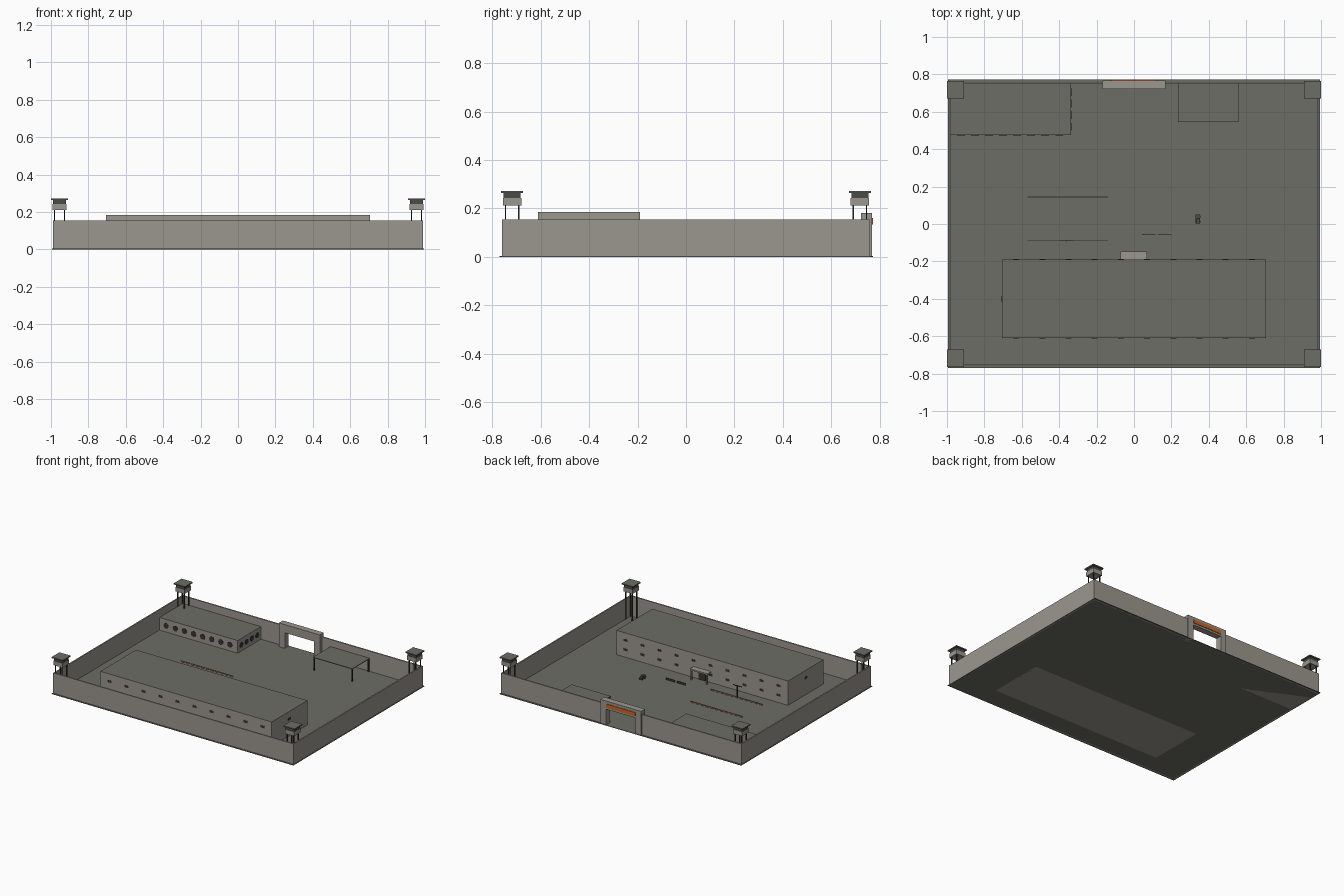
import bpy, bmesh, math
from mathutils import Matrix, Vector

cube = bpy.data.objects.get("Cube")
if cube:
    bpy.data.objects.remove(cube, do_unlink=True)


def material(name, rgb):
    m = bpy.data.materials.new(name)
    m.use_nodes = True
    m.diffuse_color = (*rgb, 1)
    m.node_tree.nodes["Principled BSDF"].inputs["Base Color"].default_value = (*rgb, 1)
    return m


CONCRETE = material("concrete", (0.33, 0.31, 0.275))
ASPHALT = material("asphalt", (0.155, 0.155, 0.135))
METAL = material("dark metal", (0.035, 0.036, 0.034))
GLASS = material("dark glass", (0.07, 0.072, 0.066))
ORANGE = material("orange", (0.6, 0.13, 0.015))


def finish(bm, name, *mats):
    me = bpy.data.meshes.new(name)
    bm.to_mesh(me)
    bm.free()
    for m in mats:
        me.materials.append(m)
    ob = bpy.data.objects.new(name, me)
    bpy.context.collection.objects.link(ob)
    return ob


def add_box(bm, x, y, z):
    """Add a box given (min, max) ranges per axis."""
    lo, hi = Vector((x[0], y[0], z[0])), Vector((x[1], y[1], z[1]))
    mat = Matrix.Translation((lo + hi) / 2) @ Matrix.Diagonal((*(hi - lo), 1))
    bmesh.ops.create_cube(bm, size=1, matrix=mat)


def boxes(name, mat, *ranges):
    bm = bmesh.new()
    for r in ranges:
        add_box(bm, *r)
    return finish(bm, name, mat)


def around(c, half):
    return (c - half, c + half)


def block(name, x, y, z):
    """Building with concrete walls and an asphalt roof."""
    ob = boxes(name, CONCRETE, (x, y, z))
    ob.data.materials.append(ASPHALT)
    for p in ob.data.polygons:
        if p.normal.z > 0.5:
            p.material_index = 1
    return ob


# Ground slab
boxes("ground", ASPHALT, ((-0.995, 0.995), (-0.77, 0.772), (0, 0.004)))

# Perimeter walls, with a gap for the gate at the back
T, H = 0.01, (0, 0.155)
boxes("perimeter_wall", CONCRETE,
      ((-0.99, 0.99), (-0.76, -0.76 + T), H),
      ((-0.99, -0.15), (0.76 - T, 0.76), H),
      ((0.15, 0.99), (0.76 - T, 0.76), H),
      ((-0.99, -0.99 + T), (-0.75, 0.75), H),
      ((0.99 - T, 0.99), (-0.75, 0.75), H))

# Gate arch and its sign plate
GY = (0.722, 0.768)
boxes("gate_arch", CONCRETE,
      ((-0.168, -0.12), GY, (0, 0.12)),
      ((0.12, 0.168), GY, (0, 0.12)),
      ((-0.168, 0.168), GY, (0.12, 0.181)))
boxes("gate_sign", ORANGE, ((-0.12, 0.12), (0.768, 0.772), (0.134, 0.161)))

# Corner watchtowers
for sx, side in ((-1, "right"), (1, "left")):
    for sy, end in ((-1, "front"), (1, "back")):
        cx, cy = sx * 0.954, sy * 0.718
        tag = f"{end}_{side}_tower_"

        def level(name, mat, half, z):
            boxes(tag + name, mat, (around(cx, half), around(cy, half), z))

        boxes(tag + "legs", METAL, *[
            (around(cx + i * 0.027, 0.003), around(cy + j * 0.027, 0.003), (0.004, 0.212))
            for i in (-1, 1) for j in (-1, 1)])
        level("cabin", CONCRETE, 0.038, (0.212, 0.243))
        level("glazing", GLASS, 0.035, (0.243, 0.264))
        level("roof", ASPHALT, 0.046, (0.264, 0.272))

# Main building with rows of slit windows
block("main_building", (-0.707, 0.705), (-0.61, -0.19), (0, 0.185))
slits = []
for z in (0.06, 0.13):
    for i in range(10):
        x = around(-0.63 + i * 0.14, 0.016)
        slits += [(x, (-0.612, -0.609), around(z, 0.008)),
                  (x, (-0.191, -0.188), around(z, 0.008))]
for x in (-0.707, 0.705):
    slits.append((around(x, 0.002), around(-0.4, 0.016), around(0.13, 0.008)))
boxes("main_building_windows", METAL, *slits)

# Entrance porch
boxes("porch_roof", CONCRETE, ((-0.073, 0.07), (-0.19, -0.147), (0.075, 0.086)))
boxes("porch_columns", CONCRETE, *[
    (around(x, 0.005), around(-0.153, 0.005), (0, 0.075)) for x in (-0.065, 0.062)])
boxes("porch_door", METAL, (around(0, 0.03), (-0.191, -0.187), (0.004, 0.055)))

# Low annex with round windows
block("annex", (-0.98, -0.336), (0.476, 0.75), (0, 0.098))
bm = bmesh.new()


def round_window(pos, axis):
    mat = Matrix.Translation(pos) @ Matrix.Rotation(math.pi / 2, 4, axis)
    bmesh.ops.create_cone(bm, cap_ends=True, segments=8, radius1=0.021,
                          radius2=0.021, depth=0.005, matrix=mat)


for i in range(8):
    round_window((-0.925 + i * 0.075, 0.476, 0.05), 'X')
for i in range(4):
    round_window((-0.336, 0.52 + i * 0.062, 0.05), 'Y')
finish(bm, "annex_windows", METAL)

# Open canopy
boxes("canopy_roof", ASPHALT, ((0.236, 0.56), (0.545, 0.75), (0.097, 0.102)))
boxes("canopy_posts", METAL, *[
    (around(x, 0.004), around(y, 0.004), (0.004, 0.097))
    for x in (0.242, 0.554) for y in (0.551, 0.744)])

# Two parade ground barriers: pale rail over spaced orange blocks
for name, y in (("front_barrier", -0.09), ("back_barrier", 0.145)):
    boxes(name + "_rail", CONCRETE, ((-0.57, -0.14), around(y, 0.002), (0.012, 0.014)))
    boxes(name + "_blocks", ORANGE, *[
        (around(-0.555 + i * 0.04, 0.01), around(y, 0.002), (0.004, 0.012))
        for i in range(11)])

# Lamp post
boxes("lamp_post", METAL,
      (around(-0.36, 0.003), around(-0.09, 0.003), (0.004, 0.1)),
      (around(-0.36, 0.035), around(-0.09, 0.002), (0.093, 0.098)))

# Notice boards
boxes("notice_boards", METAL, *[
    (around(x, 0.036), around(-0.055, 0.001), (0.004, 0.02)) for x in (0.165, 0.078)])

# Parked vehicle
boxes("vehicle_body", GLASS,
      (around(0.342, 0.012), (0.002, 0.05), (0.008, 0.018)),
      (around(0.342, 0.011), (0.002, 0.03), (0.018, 0.028)))
boxes("vehicle_wheels", METAL, *[
    (around(0.342 + s * 0.011, 0.003), around(y, 0.005), (0.004, 0.013))
    for s in (-1, 1) for y in (0.012, 0.04)])
